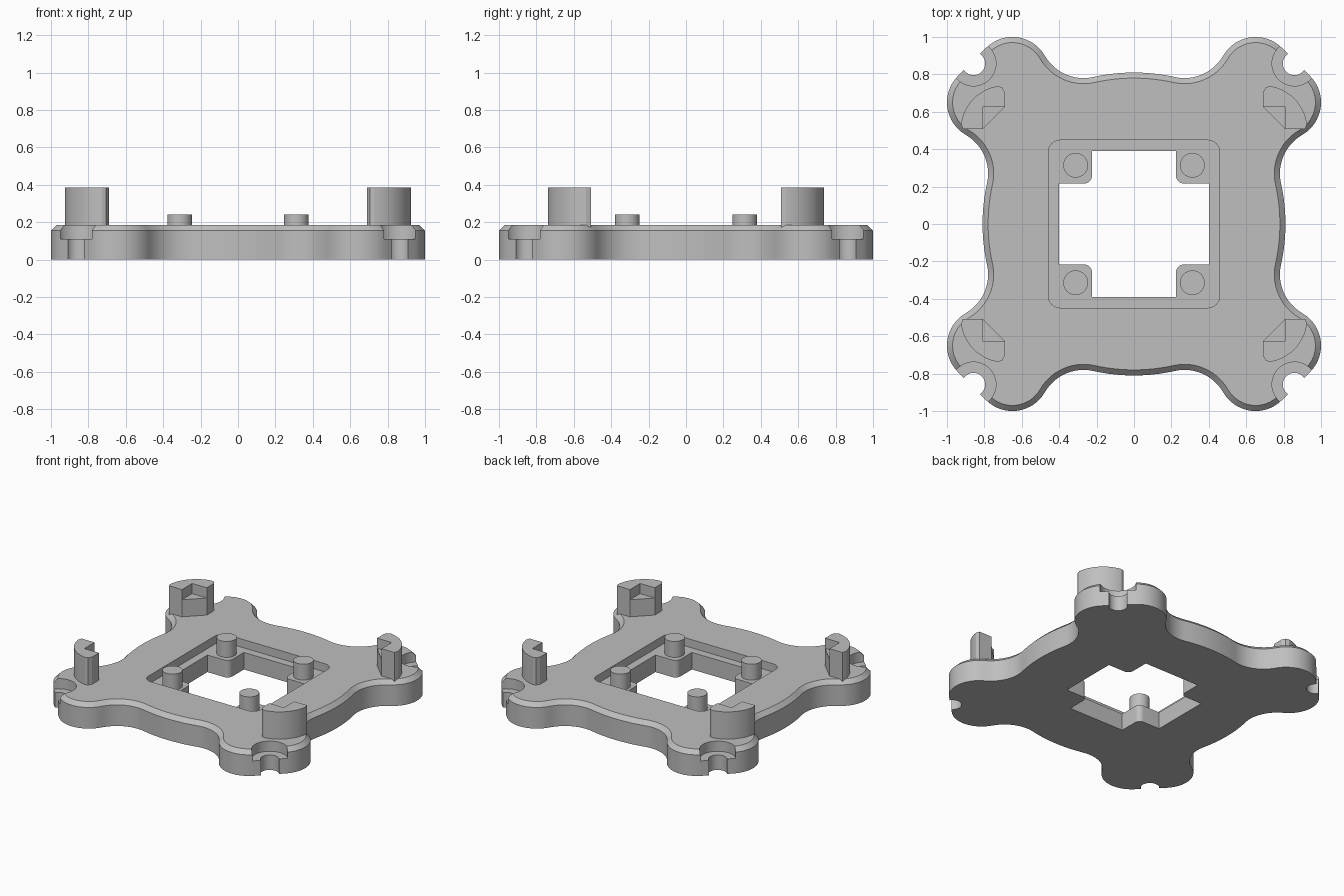
import bpy, bmesh
from math import sin, cos, radians

cube = bpy.data.objects.get("Cube")
if cube:
    bpy.data.objects.remove(cube, do_unlink=True)

grey = bpy.data.materials.new("light grey")
grey.use_nodes = True
colour = (0.52, 0.52, 0.52, 1)
grey.diffuse_color = colour
grey.node_tree.nodes["Principled BSDF"].inputs["Base Color"].default_value = colour

QUADRANTS = [(1, 1), (-1, 1), (-1, -1), (1, -1)]
TOP, FLOOR, SUNK = 0.185, 0.125, 0.13


def arc(cx, cy, r, start, end, steps):
    angles = [radians(start + (end - start) * i / steps) for i in range(steps + 1)]
    return [(cx + r * cos(a), cy + r * sin(a)) for a in angles]


def circle(cx, cy, r, steps=48):
    return arc(cx, cy, r, 0, 360, steps)[:-1]


def four_way(quarter):
    """Mirror a quarter outline into all four quadrants."""
    pts = []
    for sx, sy in QUADRANTS:
        part = [(x * sx, y * sy) for x, y in quarter]
        pts += part if sx * sy > 0 else part[::-1]
    return pts


def loft(name, rings):
    """Solid through stacked outlines, given as (points, z)."""
    bm = bmesh.new()
    loops = [[bm.verts.new((x, y, z)) for x, y in pts] for pts, z in rings]
    n = len(loops[0])
    for low, high in zip(loops, loops[1:]):
        for i in range(n):
            j = (i + 1) % n
            bm.faces.new((low[i], low[j], high[j], high[i]))
    bm.faces.new(loops[0][::-1])
    bm.faces.new(loops[-1])
    bmesh.ops.recalc_face_normals(bm, faces=bm.faces)
    mesh = bpy.data.meshes.new(name)
    bm.to_mesh(mesh)
    bm.free()
    mesh.materials.append(grey)
    ob = bpy.data.objects.new(name, mesh)
    bpy.context.collection.objects.link(ob)
    return ob


def prism(name, pts, z0, z1):
    return loft(name, [(pts, z0), (pts, z1)])


def activate(ob):
    bpy.ops.object.select_all(action='DESELECT')
    ob.select_set(True)
    bpy.context.view_layer.objects.active = ob


def cut(target, pts, z0, z1):
    cutter = prism("cutter", pts, z0, z1)
    cutter.hide_render = True
    mod = target.modifiers.new("cut", 'BOOLEAN')
    mod.operation, mod.solver, mod.object = 'DIFFERENCE', 'EXACT', cutter
    activate(target)
    bpy.ops.object.modifier_apply(modifier=mod.name)
    bpy.data.objects.remove(cutter, do_unlink=True)


def smooth(ob):
    activate(ob)
    bpy.ops.object.shade_smooth_by_angle(angle=radians(25))


def outline(inset):
    """Lobed outline made of tangent arcs, shrunk by inset."""
    half = arc(0.65, 0.8, 0.2 - inset, 45, 150.2, 16)
    half += arc(0.27, 1.018, 0.238 + inset, -29.8, -102.7, 12)[1:]
    half += arc(0, -0.18, 0.99 - inset, 77.3, 90, 5)[1:]
    side = half + [(-x, y) for x, y in half[-2::-1]]
    pts = []
    for c, s in [(1, 0), (0, 1), (-1, 0), (0, -1)]:
        pts += [(x * c - y * s, x * s + y * c) for x, y in side]
    return pts


# Plate with a chamfered upper rim
plate = loft("base_plate", [(outline(0), 0), (outline(0), 0.155), (outline(0.03), TOP)])

# Rounded square recess, and the opening that leaves four corner pads
cut(plate, four_way(arc(0.395, 0.385, 0.063, 0, 90, 8)), FLOOR, 0.4)
opening = [(0.4, 0.217)] + arc(0.265, 0.257, 0.04, 270, 180, 8) + [(0.225, 0.39)]
cut(plate, four_way(opening), -0.1, 0.4)

# Stepped screw notches in the corners
for sx, sy in QUADRANTS:
    cut(plate, circle(sx * 0.858, sy * 0.858, 0.12), 0.11, 0.4)
    cut(plate, circle(sx * 0.858, sy * 0.858, 0.062), -0.1, 0.4)
smooth(plate)

# Corner posts with a triangular shelf in the inner angle, and pins on the pads
post = [(0.81, 0.507), (0.915, 0.507)] + arc(0.691, 0.505, 0.235, 7, 81, 16)
post += [(0.705, 0.73), (0.691, 0.705), (0.691, 0.625), (0.81, 0.625)]
shelf = [(0.81, 0.507), (0.81, 0.625), (0.691, 0.625)]
names = ["back_left", "back_right", "front_right", "front_left"]
for (sx, sy), place in zip(QUADRANTS, names):
    def place_pts(pts):
        return [(x * sx, y * sy) for x, y in pts]
    smooth(prism(place + "_post", place_pts(post), SUNK, 0.385))
    prism(place + "_shelf", place_pts(shelf), SUNK, 0.31)
    smooth(prism(place + "_pin", circle(sx * 0.312, sy * 0.314, 0.066), FLOOR - 0.01, 0.242))
